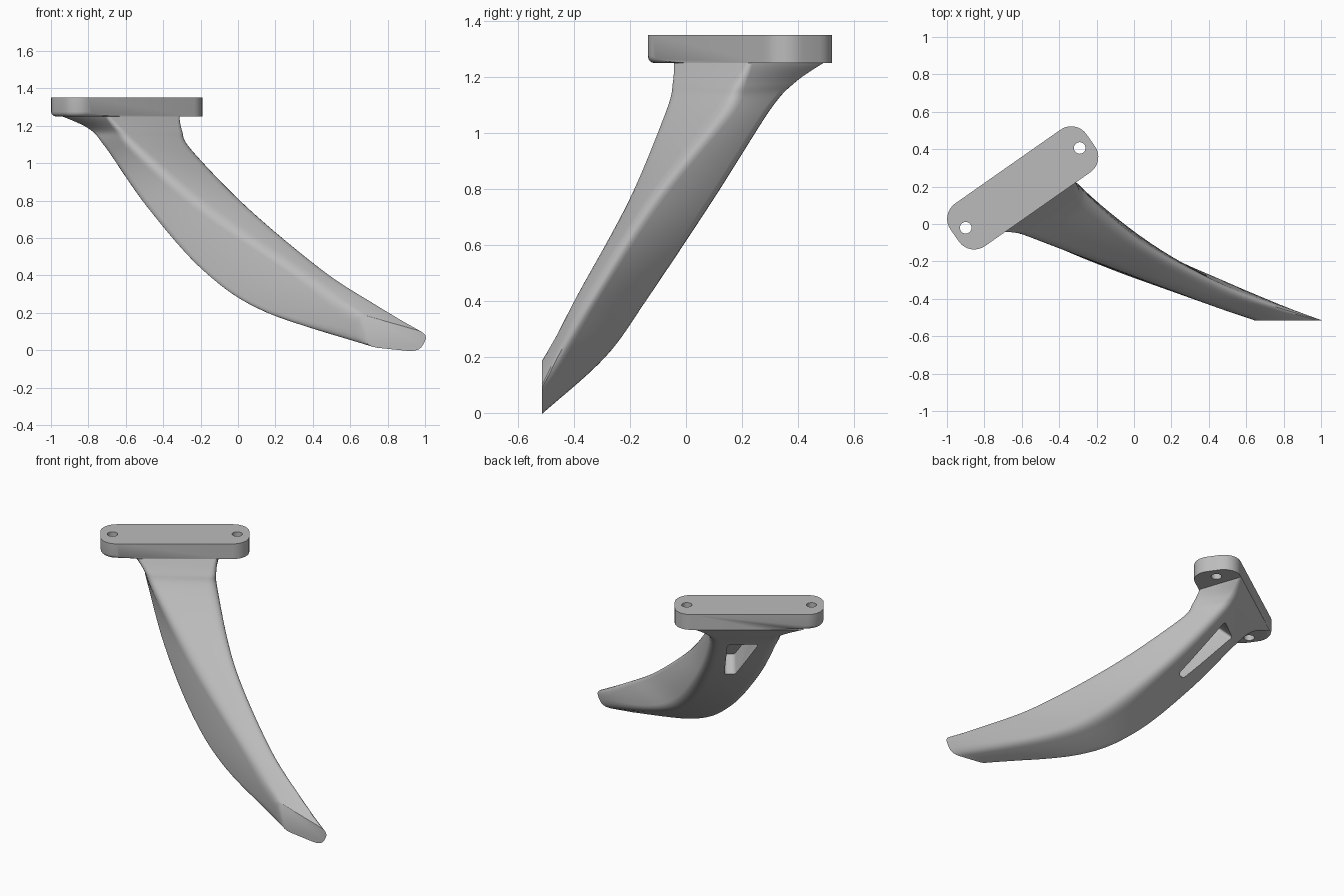
import bpy, bmesh, math
from mathutils import Vector, Matrix

if "Cube" in bpy.data.objects:
    bpy.data.objects.remove(bpy.data.objects["Cube"])

grey = bpy.data.materials.new("plain_grey")
grey.use_nodes = True
grey.diffuse_color = (0.5, 0.5, 0.5, 1)
grey.node_tree.nodes["Principled BSDF"].inputs["Base Color"].default_value = (0.5, 0.5, 0.5, 1)

# Mounting frame: local x along the plate, local y to its back
FRAME = Matrix.Translation((-0.595, 0.193, 0)) @ Matrix.Rotation(math.radians(35), 4, 'Z')
BOTTOM, TOP = 1.25, 1.35


def local(u, v, z):
    return FRAME @ Vector((u, v, z))


def make(name, bm):
    bmesh.ops.recalc_face_normals(bm, faces=bm.faces)
    mesh = bpy.data.meshes.new(name)
    bm.to_mesh(mesh)
    bm.free()
    ob = bpy.data.objects.new(name, mesh)
    bpy.context.collection.objects.link(ob)
    mesh.materials.append(grey)
    return ob


def select(ob):
    bpy.ops.object.select_all(action='DESELECT')
    ob.select_set(True)
    bpy.context.view_layer.objects.active = ob


def cut(ob, cutter):
    cutter.hide_render = True
    mod = ob.modifiers.new("cut", 'BOOLEAN')
    mod.operation, mod.solver, mod.object = 'DIFFERENCE', 'EXACT', cutter
    select(ob)
    bpy.ops.object.modifier_apply(modifier=mod.name)
    bpy.data.objects.remove(cutter)


def smooth(ob, angle):
    select(ob)
    bpy.ops.object.shade_smooth_by_angle(angle=math.radians(angle))


# Mounting plate with rounded corners
LONG, WIDE, R = 0.344, 0.039, 0.1
bm = bmesh.new()
outline = []
for k, (sx, sy) in enumerate([(1, 1), (-1, 1), (-1, -1), (1, -1)]):
    for i in range(9):
        a = math.pi / 2 * (k + i / 8)
        outline.append(bm.verts.new((sx * LONG + R * math.cos(a), sy * WIDE + R * math.sin(a), BOTTOM)))
base = bm.faces.new(outline)
side = bmesh.ops.extrude_face_region(bm, geom=[base])
bmesh.ops.translate(bm, vec=(0, 0, TOP - BOTTOM), verts=[g for g in side["geom"] if isinstance(g, bmesh.types.BMVert)])
if base.is_valid is False or not any(all(v.co.z < BOTTOM + 0.01 for v in f.verts) for f in bm.faces):
    bm.faces.new(outline)
end = [e for e in bm.edges if all(v.co.z < BOTTOM + 0.01 and v.co.x < -LONG + 0.001 for v in e.verts)]
bmesh.ops.bevel(bm, geom=end, offset=0.025, segments=4, profile=0.5, affect='EDGES')
bm.transform(FRAME)
plate = make("mounting_plate", bm)

# Screw holes
for s in (-1, 1):
    bm = bmesh.new()
    bmesh.ops.create_cone(bm, cap_ends=True, segments=32, radius1=0.031, radius2=0.031, depth=0.4)
    bm.transform(Matrix.Translation(local(s * 0.372, 0, 1.3)))
    cut(plate, make("hole_cutter", bm))
smooth(plate, 35)

# Curved arm: four corner rails, front left, front right, back right, back left
STATIONS = [
    (local(-0.22, -0.139, BOTTOM), local(0.25, -0.139, BOTTOM), local(0.33, 0.139, BOTTOM), local(-0.33, 0.139, BOTTOM)),
    ((-0.64, -0.06, 1.18), (-0.285, 0.18, 1.17), local(0.25, 0.08, 1.18), local(-0.2, 0.08, 1.18)),
    ((-0.55, -0.09, 1.08), (-0.225, 0.125, 1.07), (-0.40, 0.32, 1.08), (-0.73, 0.07, 1.08)),
    ((-0.18, -0.215, 0.76), (0.08, -0.125, 0.76), (-0.19, 0.115, 0.76), (-0.51, -0.08, 0.76)),
    ((0.32, -0.40, 0.42), (0.48, -0.33, 0.43), (0.11, -0.125, 0.41), (-0.21, -0.21, 0.42)),
    ((0.50, -0.467, 0.285), (0.76, -0.435, 0.245), (0.43, -0.28, 0.20), (0.12, -0.33, 0.20)),
    ((0.63, -0.515, 0.20), (1.02, -0.515, 0.09), (0.97, -0.515, -0.01), (0.68, -0.515, 0.02)),
]
STATIONS = [[Vector(p) for p in s] for s in STATIONS]


def spline(a, b, c, d, t):
    m1, m2 = (c - a) / 2, (d - b) / 2
    return ((2 * t**3 - 3 * t**2 + 1) * b + (t**3 - 2 * t**2 + t) * m1
            + (3 * t**2 - 2 * t**3) * c + (t**3 - t**2) * m2)


def rounded(corners, radius):
    ring = []
    for i, p in enumerate(corners):
        ends = []
        for q in (corners[i - 1], corners[(i + 1) % 4]):
            d = q - p
            ends.append(p + d.normalized() * min(radius, 0.4 * d.length))
        for k in range(6):
            t = k / 5
            ring.append((1 - t)**2 * ends[0] + 2 * t * (1 - t) * p + t * t * ends[1])
    return ring


bm = bmesh.new()
rings = []
STEPS = 8
last = len(STATIONS) - 1
for i in range(last):
    for k in range(STEPS + (i == last - 1)):
        near = [STATIONS[max(0, min(last, i + j))] for j in (-1, 0, 1, 2)]
        corners = [spline(*[s[c] for s in near], k / STEPS) for c in range(4)]
        grow = min(1, (i + k / STEPS) / 2)
        rings.append([bm.verts.new(p) for p in rounded(corners, 0.015 + 0.05 * grow)])
for r0, r1 in zip(rings, rings[1:]):
    n = len(r0)
    for j in range(n):
        bm.faces.new((r0[j], r0[(j + 1) % n], r1[(j + 1) % n], r1[j]))
bm.faces.new(rings[0])
bm.faces.new(rings[-1])
arm = make("curved_arm", bm)

# Tapered pocket in the back of the arm
(_, _, c1, d1), (_, _, c2, d2) = STATIONS[2], STATIONS[3]
mouth = [c1.lerp(d1, 0.25), c1.lerp(d1, 0.7), c2.lerp(d2, 0.54), c2.lerp(d2, 0.37)]
normal = (d1 - c1).cross(c2 - c1).normalized()
if normal.y < 0:
    normal = -normal
bm = bmesh.new()
outer = [bm.verts.new(p + normal * 0.12) for p in mouth]
inner = [bm.verts.new(p - normal * 0.13) for p in mouth]
bm.faces.new(outer)
bm.faces.new(inner)
for j in range(4):
    bm.faces.new((outer[j], outer[(j + 1) % 4], inner[(j + 1) % 4], inner[j]))
posts = [e for e in bm.edges if (e.verts[0] in outer) != (e.verts[1] in outer)]
bmesh.ops.bevel(bm, geom=posts, offset=0.02, segments=4, profile=0.5, affect='EDGES')
cut(arm, make("pocket_cutter", bm))
smooth(arm, 35)
